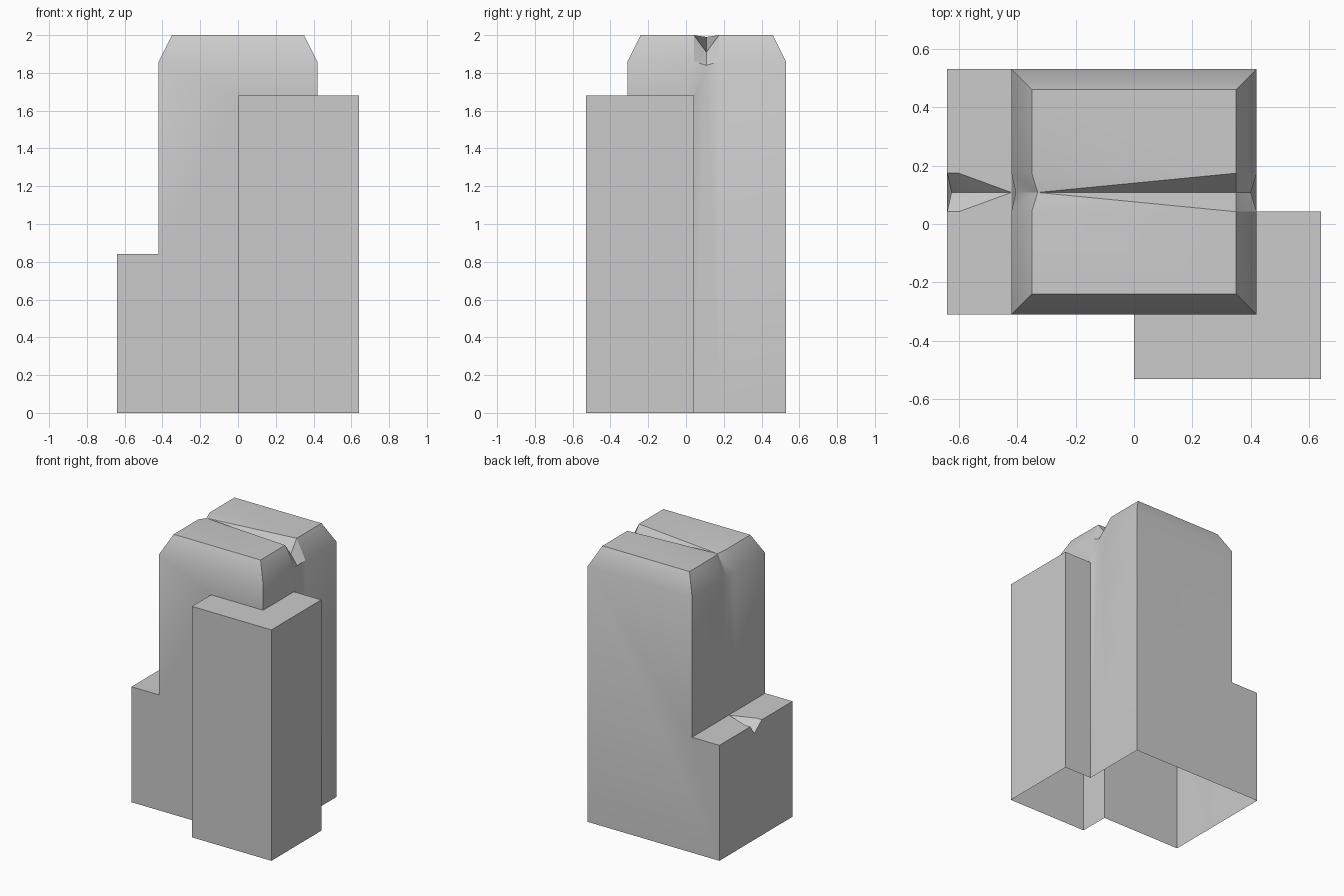
import bpy
import bmesh

if "Cube" in bpy.data.objects:
    bpy.data.objects.remove(bpy.data.objects["Cube"])


def make_object(name, bm):
    bmesh.ops.recalc_face_normals(bm, faces=bm.faces)
    mesh = bpy.data.meshes.new(name)
    bm.to_mesh(mesh)
    bm.free()
    obj = bpy.data.objects.new(name, mesh)
    bpy.context.collection.objects.link(obj)
    return obj


# Front outline of the tower with its low left step (x, z)
outline = [(-.64, 0), (-.64, .84), (-.60, .84), (-.42, .84), (-.42, 1.86),
           (-.35, 2), (.35, 2), (.42, 1.86), (.42, 0)]
# Same outline on the pinched line across the middle
pinched = [(-.64, 0), (-.625, .76), (-.60, .77), (-.42, .84), (-.405, 1.85),
           (-.33, 1.99), (.35, 1.91), (.40, 1.84), (.42, 0)]
ROOF = (5, 6)  # roof corners, pulled in at both ends for the bevel


def station(bm, profile, y, roof_y=None):
    return [bm.verts.new((x, y if roof_y is None or i not in ROOF else roof_y, z))
            for i, (x, z) in enumerate(profile)]


# Tower: outline lofted from front to back
bm = bmesh.new()
rows = [station(bm, outline, -.31, -.24), station(bm, outline, .042),
        station(bm, pinched, .108), station(bm, outline, .174),
        station(bm, outline, .53, .46)]
n = len(outline)
for a, b in zip(rows, rows[1:]):
    for i in range(n):
        j = (i + 1) % n
        bm.faces.new((a[i], a[j], b[j], b[i]))
for row in (rows[0], rows[-1]):
    bm.faces.new(row[:5] + row[7:])
    bm.faces.new(row[4:8])
bmesh.ops.triangulate(bm, faces=[f for f in bm.faces if len(f.verts) == 4])
tower = make_object("tower", bm)

# Front corner block
bm = bmesh.new()
bmesh.ops.create_cube(bm, size=1)
for v in bm.verts:
    v.co = (.32 + v.co.x * .64, -.2435 + v.co.y * .573, .84 + v.co.z * 1.68)
block = make_object("corner_block", bm)

# Join both volumes into one shell
mod = tower.modifiers.new("join", 'BOOLEAN')
mod.operation = 'UNION'
mod.solver = 'EXACT'
mod.object = block
bpy.context.view_layer.objects.active = tower
tower.select_set(True)
bpy.ops.object.modifier_apply(modifier=mod.name)
bpy.data.objects.remove(block)

# Open underside
bm = bmesh.new()
bm.from_mesh(tower.data)
under = [f for f in bm.faces if all(abs(v.co.z) < 1e-4 for v in f.verts)]
bmesh.ops.delete(bm, geom=under, context='FACES')
bm.to_mesh(tower.data)
bm.free()
bpy.ops.object.shade_smooth_by_angle()
